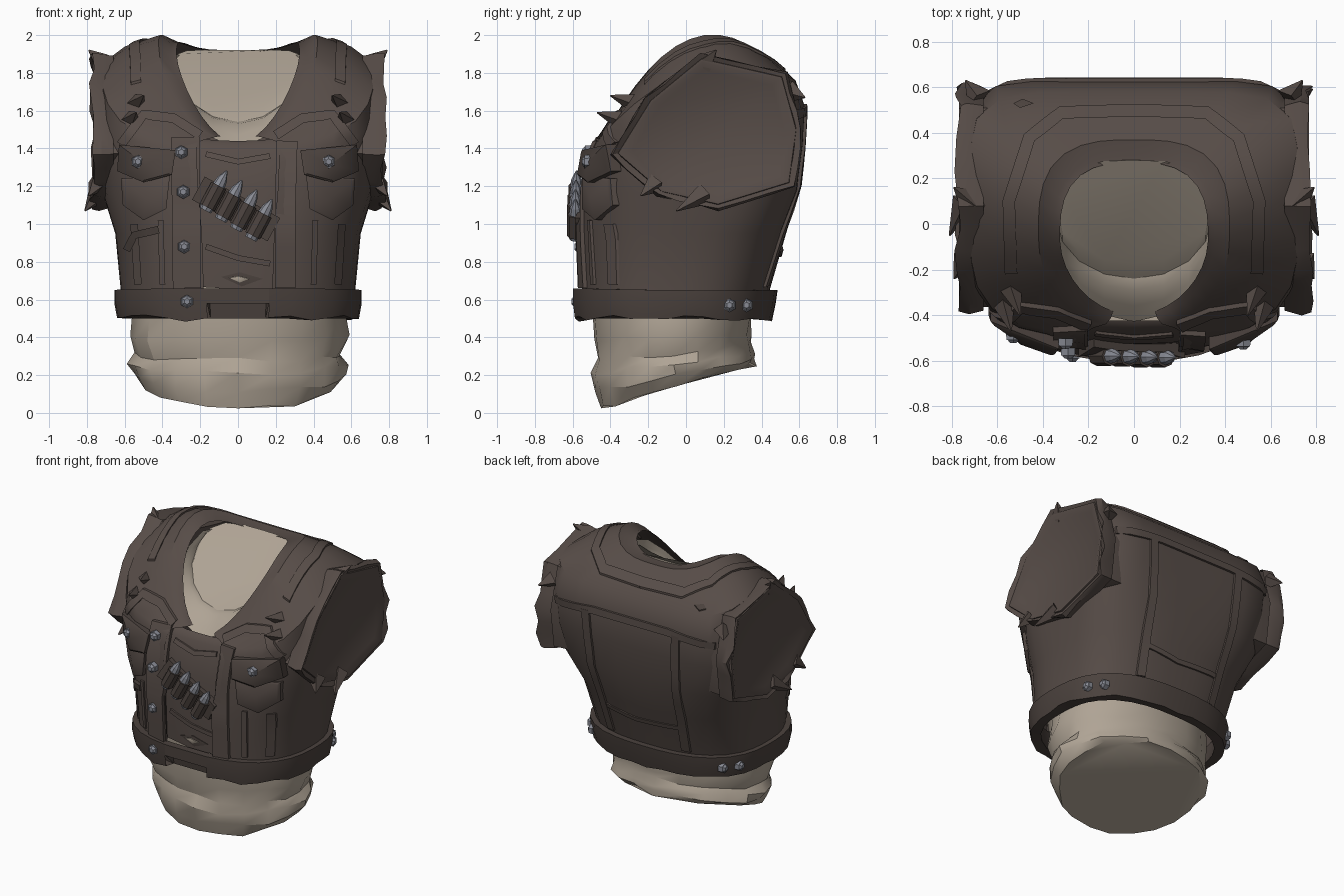
import bpy, bmesh, math, random
from mathutils import Vector
from mathutils.bvhtree import BVHTree

random.seed(4)
cube = bpy.data.objects.get("Cube")
if cube:
    bpy.data.objects.remove(cube)


def material(name, colour):
    mat = bpy.data.materials.new(name)
    mat.use_nodes = True
    mat.diffuse_color = (*colour, 1)
    mat.node_tree.nodes["Principled BSDF"].inputs["Base Color"].default_value = (*colour, 1)
    return mat


BROWN = material("brown leather", (.095, .073, .064))
DARK = material("dark leather", (.070, .054, .047))
TAN = material("tan cloth", (.43, .37, .30))
STEEL = material("dull steel", (.25, .26, .30))
FRONT, BACK, DOWN = Vector((0, 1, 0)), Vector((0, -1, 0)), Vector((0, 0, -1))
surfaces = []


def finish(name, bm, mat, fix=True):
    if fix:
        bmesh.ops.recalc_face_normals(bm, faces=bm.faces)
    mesh = bpy.data.meshes.new(name)
    bm.to_mesh(mesh)
    bm.free()
    mesh.materials.append(mat)
    bpy.context.collection.objects.link(bpy.data.objects.new(name, mesh))


def skin(bm, rows, closed=True, caps=(False, False)):
    """Joins rows of points with quads, optionally capping the ends."""
    grid = [[bm.verts.new(p) for p in row] for row in rows]
    n = len(grid[0])
    for low, high in zip(grid, grid[1:]):
        for j in range(n if closed else n - 1):
            k = (j + 1) % n
            bm.faces.new((low[j], low[k], high[k], high[j]))
    if caps[0]:
        bm.faces.new(grid[0][::-1])
    if caps[1]:
        bm.faces.new(grid[-1])
    return grid


def ring(spec, off=0, gap=0, seg=32, ragged=0, fold=0):
    """Body section: front, side, back heights, half width, front y, back y, front and back squareness."""
    zf, zs, zb, w, yf, yb, nf, nb = spec
    row, span = [], math.tau - 2 * gap
    for i in range(seg + 1 if gap else seg):
        a = -math.pi / 2 + gap + span * i / seg
        c, s = math.cos(a), math.sin(a)
        n = nb if s > 0 else nf
        r = (abs(c) ** n + abs(s) ** n) ** (-1 / n)
        t = s * r
        z = zs + (zb - zf) / 2 * t + ((zf + zb) / 2 - zs) * t * t
        grow = off + fold * random.uniform(-1, 1)
        row.append(((w + grow) * c * r, (yf + yb) / 2 + ((yb - yf) / 2 + grow) * t,
                    z + ragged * random.uniform(-1, 1)))
    return row


def shell(name, rows, mat, closed=True, caps=(False, False), ends=False, target=False):
    bm = bmesh.new()
    grid = skin(bm, rows, closed, caps)
    if ends:
        bm.faces.new([row[0] for row in grid])
        bm.faces.new([row[-1] for row in reversed(grid)])
    if target:
        surfaces.append(BVHTree.FromBMesh(bm))
    finish(name, bm, mat, False)


def hit(p, d):
    """Drops a point onto the garment along direction d."""
    found = [h for h in (s.ray_cast(p - d * 3, d) for s in surfaces) if h[0]]
    return min(found, key=lambda h: h[3])[0] if found else p.copy()


def flat(pts, d):
    return [Vector((a, b, 0)) if d == DOWN else Vector((a, 0, b)) for a, b in pts]


def ribbon(name, pts, d, width, depth, mat):
    pts = flat(pts, d)
    path = [a.lerp(b, i / 4) for a, b in zip(pts, pts[1:]) for i in range(4)] + [pts[-1]]
    rows = []
    for i, p in enumerate(path):
        side = (path[min(i + 1, len(path) - 1)] - path[max(i - 1, 0)]).cross(d).normalized() * width / 2
        l, r = hit(p - side, d), hit(p + side, d)
        rows.append((l + d * .02, l - d * depth, r - d * depth, r + d * .02))
    bm = bmesh.new()
    skin(bm, rows, True, (True, True))
    finish(name, bm, mat)


def plate(name, pts, d, depth, mat):
    pts = flat(pts, d)
    mid = hit(sum(pts, Vector()) / len(pts), d) - d * depth * 1.15
    base = [hit(p, d) for p in pts]
    bm = bmesh.new()
    top = skin(bm, [[p + d * .02 for p in base], [p - d * depth for p in base],
                    [(p - d * depth * 1.15).lerp(mid, .12) for p in base]])[-1]
    centre = bm.verts.new(mid)
    for a, b in zip(top, top[1:] + top[:1]):
        bm.faces.new((a, b, centre))
    finish(name, bm, mat)


def tube(name, a, b, r1, r2, mat, sides=8):
    a, b = Vector(a), Vector(b)
    bm = bmesh.new()
    bmesh.ops.create_cone(bm, cap_ends=True, segments=sides, radius1=r1, radius2=r2, depth=(b - a).length)
    turn = (b - a).to_track_quat("Z", "Y").to_matrix().to_4x4()
    turn.translation = (a + b) / 2
    bm.transform(turn)
    finish(name, bm, mat)


def stud(name, p, d, lift=0):
    p = hit(Vector(p), d) - d * lift
    tube(name, p + d * .02, p - d * .012, .037, .035, STEEL, 6)
    tube(name + "_head", p - d * .012, p - d * .026, .03, .016, STEEL, 6)


# Torso: undershirt and open vest share the same sections
body = [(.66, .64, .64, .62, -.56, .44, 2.5, 2.6), (.95, .95, .95, .65, -.57, .53, 2.6, 3),
        (1.18, 1.16, 1.18, .715, -.56, .60, 2.8, 4), (1.33, 1.38, 1.42, .735, -.53, .62, 3, 6),
        (1.40, 1.62, 1.62, .735, -.50, .63, 3.6, 7), (1.43, 1.82, 1.76, .72, -.48, .58, 3.8, 6),
        (1.44, 1.90, 1.85, .60, -.46, .48, 3, 4), (1.44, 1.95, 1.92, .42, -.45, .37, 2.3, 3),
        (1.43, 1.90, 1.91, .355, -.43, .30, 1.9, 2.8)]
shell("undershirt", [ring(b, -.035, ragged=.02 * (i == 0)) for i, b in enumerate(body[:-2])], BROWN, target=True)
shell("vest", [ring(b, 0, .29) for b in body] + [ring(body[-1], -.03, .29)], BROWN, False, target=True)

# Hem band with a ragged lower edge
hem = [(.50, .50, .50, .605, -.56, .42, 2.5, 2.6), (.58, .58, .58, .62, -.57, .44, 2.5, 2.6),
       (.66, .65, .65, .62, -.57, .45, 2.5, 2.6)]
hem_rows = [ring(h, .035, .25, ragged=.018 * (i == 0)) for i, h in enumerate(hem)]
hem_rows += [ring(hem[2], -.02, .25), ring(hem[0], -.03, .25)]
shell("hem_band", hem_rows + hem_rows[:1], DARK, False, target=True)
shell("hem_ends", [[row[i] for row in hem_rows[1:3] + hem_rows[3:]] for i in (0, -1)], DARK, False, (True, True))

# Tan shirt below the vest, with loose folds and a slanted base
tail = [(.02, .15, .26, .51, -.45, .36, 2, 2), (.11, .20, .28, .56, -.48, .37, 2, 2),
        (.21, .26, .32, .575, -.49, .36, 2, 2), (.28, .31, .36, .54, -.47, .34, 2, 2),
        (.38, .40, .42, .58, -.50, .35, 2, 2), (.50, .50, .50, .56, -.49, .35, 2.2, 2),
        (.70, .70, .70, .55, -.50, .36, 2.4, 2.2)]
shell("shirt_tail", [ring(t, seg=20, ragged=.015, fold=.015) for t in tail], TAN, caps=(True, True))

# Tan collar stepping in to a slanted neck cap
neck = [(1.40, 1.84, 1.86, .35, -.43, .30, 1.9, 2.8), (1.47, 1.82, 1.87, .345, -.36, .29, 1.9, 2.8),
        (1.53, 1.82, 1.88, .342, -.29, .29, 2, 2.8), (1.54, 1.81, 1.89, .34, -.24, .285, 2, 2.8),
        (1.61, 1.85, 1.92, .33, -.17, .28, 2.4, 3.2)]
shell("shirt_collar", [ring(n, seg=16) for n in neck], TAN, caps=(False, True))

# Armholes: faceted stub, sunken cap and torn rim, on both sides
outline = [(.08, 1.89), (.52, 1.79), (.60, 1.5), (.56, 1.21), (.17, 1.09), (-.14, 1.16), (-.38, 1.37), (-.2, 1.66)]
hub = Vector((.16, 1.48))


def arm_row(x, scale, split=1, jag=0):
    row, pts = [], [Vector(p) for p in outline]
    for a, b in zip(pts, pts[1:] + pts[:1]):
        for i in range(split):
            p = hub + (a.lerp(b, i / split) - hub) * (scale + jag * random.uniform(-.3, 1))
            row.append((x + jag * random.uniform(-.4, .5), *p))
    return row


for side in (1, -1):
    stub = [arm_row(.45, .95), arm_row(.74, .98), arm_row(.768, .96), arm_row(.768, .92), arm_row(.748, .82)]
    rim = [arm_row(.66, 1.0, 3), arm_row(.73, 1.03, 3, .03), arm_row(.77, 1.01, 3, .04), arm_row(.755, .94, 3)]
    for name, rows, caps in (("arm_stub", stub, (True, True)), ("armhole_rim", rim, (False, False))):
        bm = bmesh.new()
        skin(bm, [[(side * x, y, z) for x, y, z in r] for r in rows], True, caps)
        finish(name, bm, BROWN)
    # Torn tips around the armhole and shoulder
    for a, b in (((.74, .1, 1.16), (.81, -.05, 1.07)), ((.74, -.16, 1.22), (.79, -.24, 1.15)),
                 ((.68, .55, 1.70), (.74, .63, 1.67)), ((.72, .1, 1.85), (.79, .16, 1.92)),
                 ((.58, -.32, 1.54), (.54, -.47, 1.59)), ((.55, -.25, 1.63), (.50, -.40, 1.68))):
        tube("torn_tip", (side * a[0], *a[1:]), (side * b[0], *b[1:]), .06, .004, BROWN, 4)

    def m(pts):
        return [(side * x, z) for x, z in pts]

    # Front panels: seams, yoke edge and pocket
    ribbon("front_yoke", m([(.20, 1.47), (.34, 1.56), (.5, 1.58), (.62, 1.42)]), FRONT, .05, .02, BROWN)
    ribbon("panel_seam", m([(.40, .68), (.41, 1.02)]), FRONT, .03, .015, BROWN)
    ribbon("side_seam", m([(.53, .68), (.55, 1.0)]), FRONT, .04, .015, BROWN)
    plate("pocket", m([(.36, 1.26), (.62, 1.24), (.61, 1.10), (.50, 1.02), (.38, 1.08)]), FRONT, .035, BROWN)
    plate("pocket_flap", m([(.33, 1.39), (.63, 1.42), (.64, 1.28), (.50, 1.22), (.35, 1.26)]), FRONT, .055, DARK)
    stud("pocket_stud", (side * .505 - .025, 0, 1.33), FRONT, .055)
    # Back seams and hem studs
    ribbon("back_seam", m([(.36, 1.60), (.34, 1.2), (.30, .67)]), BACK, .06, .016, BROWN)
    ribbon("shoulder_seam", m([(.54, -.22), (.55, .1), (.46, .38), (.32, .49), (0, .50)]), DOWN, .055, .014, BROWN)
    for y in (.23, .32):
        stud("hem_stud", (0, y, .57), Vector((-side, 0, 0)))

ribbon("back_yoke_edge", [(-.64, 1.58), (-.3, 1.61), (.3, 1.61), (.64, 1.58)], BACK, .05, .016, BROWN)
ribbon("back_fold", [(-.32, .86), (.05, .84), (.32, .88)], BACK, .03, .012, BROWN)
plate("shoulder_tear", [(-.53, .53), (-.49, .55), (-.44, .53), (-.50, .51)], DOWN, .008, DARK)

# Button strip and opposite edge
ribbon("button_strip", [(-.27, .66), (-.275, 1.1), (-.28, 1.46)], FRONT, .15, .025, BROWN)
ribbon("opening_edge", [(.25, .66), (.25, 1.1), (.26, 1.44)], FRONT, .11, .022, BROWN)
for x, z in ((-.30, 1.38), (-.29, 1.17), (-.285, .88), (-.27, .59)):
    stud("button", (x, 0, z), FRONT, .025 if z > .66 else 0)

# Slanted cartridge strap across the chest
ribbon("cartridge_strap", [(-.21, 1.19), (.19, .97)], FRONT, .14, .035, DARK)
axis = Vector((.47, 0, .88))
for i in range(4):
    p = hit(Vector((-.13 + .08 * i, 0, 1.15 - .05 * i)), FRONT) - FRONT * .055
    tube("cartridge_sleeve", p - axis * .07, p + axis * .06, .044, .044, DARK)
    tube("cartridge_base", p - axis * .09, p - axis * .07, .032, .036, STEEL)
    tube("cartridge_tip", p + axis * .06, p + axis * .10, .034, .028, STEEL)
    tube("cartridge_point", p + axis * .10, p + axis * .15, .028, .004, STEEL)

# Tears at the belly and side, with undershirt creases
plate("belly_tear_edge", [(-.09, .72), (.01, .745), (.13, .71), (.02, .67)], FRONT, .005, DARK)
plate("belly_tear", [(-.05, .715), (0, .725), (.06, .71), (.01, .69)], FRONT, .009, TAN)
ribbon("side_tear", [(-.59, .86), (-.55, .94), (-.42, .97)], FRONT, .04, .03, DARK)
ribbon("crease_low", [(-.17, .88), (.0, .82), (.17, .79)], FRONT, .03, .012, BROWN)
ribbon("crease_high", [(-.17, 1.37), (.0, 1.33), (.17, 1.36)], FRONT, .03, .012, BROWN)

# Smooth shading with crisp edges
bpy.ops.object.select_all(action="DESELECT")
for obj in bpy.context.scene.objects:
    if obj.type == "MESH":
        obj.select_set(True)
        bpy.context.view_layer.objects.active = obj
bpy.ops.object.shade_smooth_by_angle(angle=math.radians(32))
